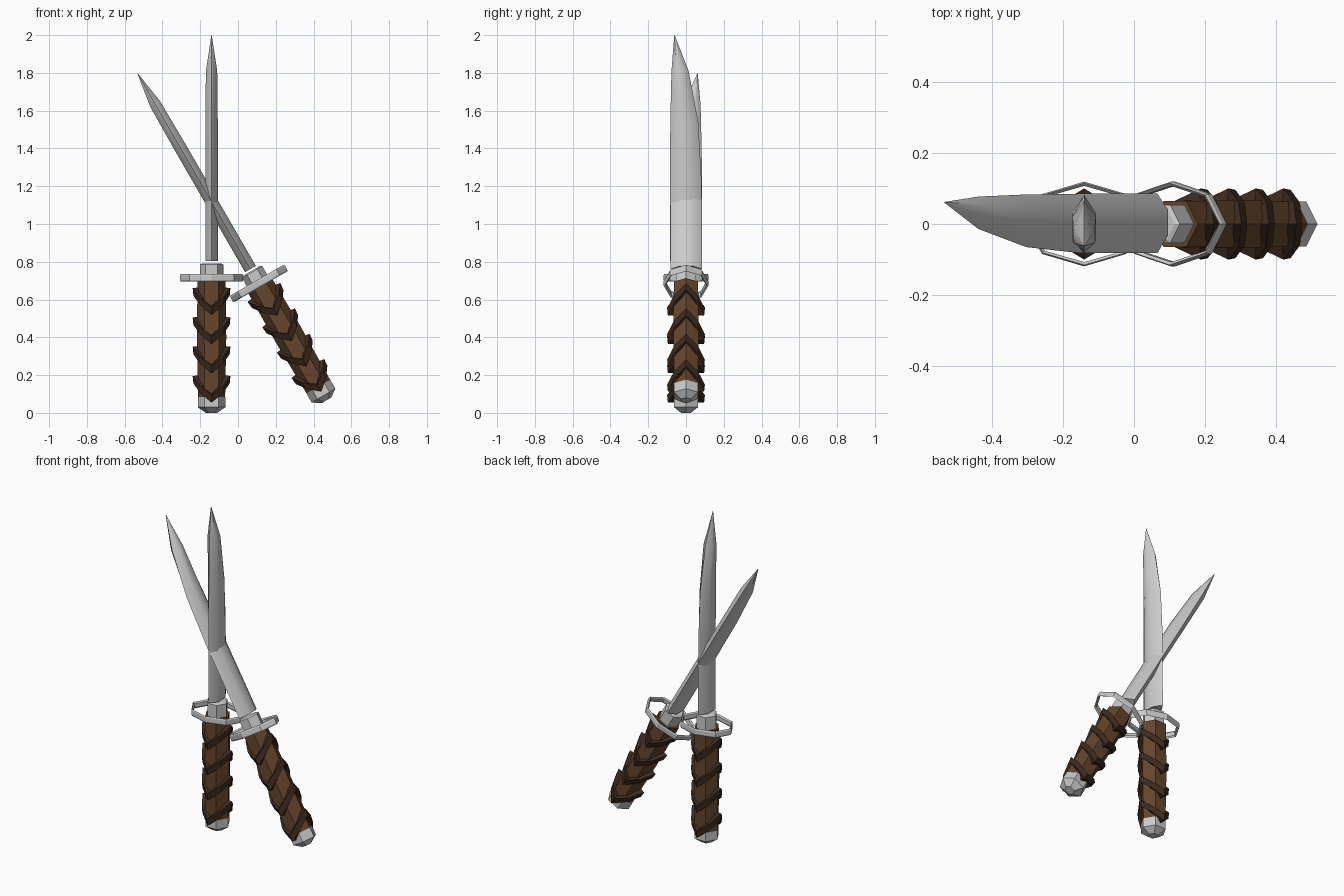
import bpy, bmesh
from math import sin, cos, pi, radians
from mathutils import Matrix

if "Cube" in bpy.data.objects:
    bpy.data.objects.remove(bpy.data.objects["Cube"])


def material(name, color):
    m = bpy.data.materials.new(name)
    m.diffuse_color = (*color, 1)
    m.use_nodes = True
    m.node_tree.nodes["Principled BSDF"].inputs["Base Color"].default_value = m.diffuse_color
    return m


wood = material("wood", (0.13, 0.06, 0.025))
leather = material("leather", (0.045, 0.022, 0.012))


def loft(name, rings, matrix, mat=None, closed=False, smooth=False):
    """Skin a list of equal-sized point rings; closed joins last to first."""
    bm = bmesh.new()
    vs = [[bm.verts.new(p) for p in r] for r in rings]
    n = len(rings[0])
    for i in range(len(vs) if closed else len(vs) - 1):
        a, b = vs[i], vs[(i + 1) % len(vs)]
        for k in range(n):
            bm.faces.new((a[k], a[(k + 1) % n], b[(k + 1) % n], b[k]))
    if not closed:
        bm.faces.new(vs[0][::-1])
        bm.faces.new(vs[-1])
    bmesh.ops.remove_doubles(bm, verts=bm.verts, dist=0.0001)
    bmesh.ops.recalc_face_normals(bm, faces=bm.faces)
    me = bpy.data.meshes.new(name)
    bm.to_mesh(me)
    bm.free()
    ob = bpy.data.objects.new(name, me)
    bpy.context.collection.objects.link(ob)
    ob.matrix_world = matrix
    if mat:
        me.materials.append(mat)
    if smooth:
        bpy.context.view_layer.objects.active = ob
        bpy.ops.object.select_all(action='DESELECT')
        ob.select_set(True)
        bpy.ops.object.shade_smooth_by_angle(angle=radians(50))
    return ob


def hexagon(r, z):
    return [(r * cos(k * pi / 3), r * sin(k * pi / 3), z) for k in range(6)]


def blade_ring(z, back, edge, half):
    w = edge - back
    lo, hi = back + 0.27 * w, edge - 0.3 * w
    return [(0, back, z), (half, lo, z), (half, hi, z),
            (0, edge, z), (-half, hi, z), (-half, lo, z)]


def knife(tag, m):
    # metal end cap, grip and collar
    loft("pommel_" + tag, [hexagon(0.03, 0), hexagon(0.073, 0.03), hexagon(0.073, 0.085)], m)
    loft("grip_" + tag, [hexagon(0.072, 0.08), hexagon(0.078, 0.4), hexagon(0.074, 0.705)], m, wood)
    loft("collar_" + tag, [hexagon(0.062, 0.7), hexagon(0.062, 0.785), hexagon(0.05, 0.792)], m)

    # open eight-sided ring guard
    guard = []
    for k in range(8):
        a = k * pi / 4
        guard.append([((0.161 + d) * cos(a), (0.113 + d) * sin(a), 0.715 + h)
                      for d, h in ((0.006, -0.012), (0.006, 0.012), (0.002, 0.02),
                                   (-0.006, 0.012), (-0.006, -0.012), (0.002, -0.02))])
    loft("guard_" + tag, guard, m, closed=True)

    # zigzag bands around the grip: high at the sides, low at front and back
    for i, z in enumerate((0.18, 0.335, 0.49, 0.645)):
        band = []
        for k in range(8):
            a = k * pi / 4
            r = 0.1 if k % 2 == 0 else 0.088
            zc = z - 0.05 + 0.05 * cos(2 * a)
            band.append([(q * cos(a), q * sin(a), zc + h) for q, h in
                         ((r - 0.035, -0.025), (r - 0.004, -0.025), (r, 0.015), (r - 0.035, 0.02))])
        loft(f"wrap_{i + 1}_{tag}", band, m, leather, closed=True)

    # blade: straight back, curved cutting edge, short point
    stations = ((0.803, -0.085, 0.082, 0.033), (1.25, -0.085, 0.081, 0.033),
                (1.54, -0.083, 0.065, 0.033), (1.81, -0.077, 0.014, 0.03),
                (2.0, -0.062, -0.06, 0.001))
    loft("blade_" + tag, [blade_ring(*s) for s in stations], m, smooth=True)


knife("upright", Matrix.Translation((-0.14, 0, 0)))
knife("tilted", Matrix.Translation((0.4675, 0, 0.066))
      @ Matrix.Rotation(radians(-30), 4, 'Y') @ Matrix.Rotation(pi, 4, 'Z'))
